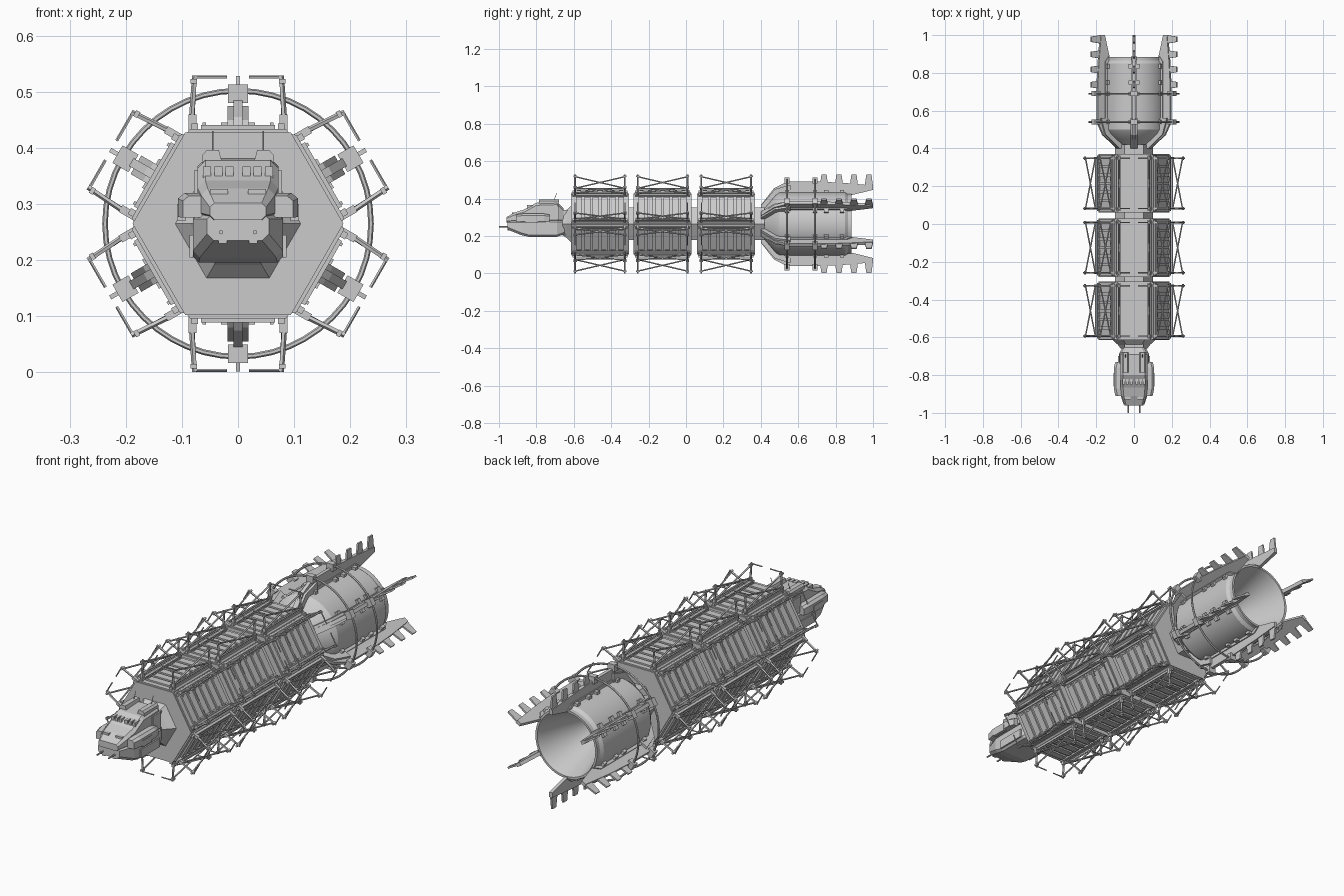
import bpy, bmesh, math
from mathutils import Matrix, Vector

if "Cube" in bpy.data.objects:
    bpy.data.objects.remove(bpy.data.objects["Cube"])

CZ = 0.265          # height of the ship's long axis; parts are built around it
MODULES = [(-0.615, -0.305), (-0.28, 0.03), (0.06, 0.37)]


def loft(bm, sections):
    """Solid through (y, [(x, z), ...]) sections with equal point counts."""
    rings = [[bm.verts.new((x, y, z)) for x, z in pts] for y, pts in sections]
    n = len(rings[0])
    for a, b in zip(rings, rings[1:]):
        for i in range(n):
            bm.faces.new((a[i], a[(i + 1) % n], b[(i + 1) % n], b[i]))
    bm.faces.new(rings[0])
    bm.faces.new(rings[-1])


def box(bm, x0, x1, y0, y1, z0, z1):
    pts = [(x0, z0), (x1, z0), (x1, z1), (x0, z1)]
    loft(bm, [(y0, pts), (y1, pts)])


def plate(bm, yz, half):
    """Flat plate with a (y, z) outline, extruded along x."""
    a = [bm.verts.new((-half, y, z)) for y, z in yz]
    b = [bm.verts.new((half, y, z)) for y, z in yz]
    bm.faces.new(a)
    bm.faces.new(b)
    for i in range(len(a)):
        j = (i + 1) % len(a)
        bm.faces.new((a[i], a[j], b[j], b[i]))


def bar(bm, p, q, r, sides=5):
    p, q = Vector(p), Vector(q)
    d = q - p
    m = Matrix.Translation((p + q) / 2) @ d.to_track_quat('Z', 'Y').to_matrix().to_4x4()
    bmesh.ops.create_cone(bm, cap_ends=True, segments=sides, radius1=r, radius2=r,
                          depth=d.length, matrix=m)


def ngon(r, n=6, turn=0):
    return [(r * math.cos(turn + math.tau * i / n), r * math.sin(turn + math.tau * i / n))
            for i in range(n)]


def chamfered(w, z0, z1, c):
    z0, z1 = z0 - CZ, z1 - CZ
    return [(-w + c, z0), (w - c, z0), (w, z0 + c), (w, z1 - c),
            (w - c, z1), (-w + c, z1), (-w, z1 - c), (-w, z0 + c)]


def finish(bm, name, copies=1, smooth=False):
    """Turn a bmesh into an object, repeated around the ship's axis."""
    src = bmesh.ops.duplicate
    base = bm.verts[:] + bm.edges[:] + bm.faces[:]
    for k in range(1, copies):
        new = src(bm, geom=base)["geom"]
        verts = [v for v in new if isinstance(v, bmesh.types.BMVert)]
        bmesh.ops.transform(bm, verts=verts, matrix=Matrix.Rotation(math.tau * k / copies, 4, 'Y'))
    bmesh.ops.recalc_face_normals(bm, faces=bm.faces[:])
    me = bpy.data.meshes.new(name)
    bm.to_mesh(me)
    bm.free()
    ob = bpy.data.objects.new(name, me)
    bpy.context.collection.objects.link(ob)
    ob.location.z = CZ
    if smooth:
        bpy.context.view_layer.objects.active = ob
        ob.select_set(True)
        bpy.ops.object.shade_smooth_by_angle(angle=math.radians(30))
        ob.select_set(False)
    return ob


# Central spine and front collar
bm = bmesh.new()
loft(bm, [(-0.62, ngon(0.10)), (0.42, ngon(0.10))])
loft(bm, [(-0.66, ngon(0.07)), (-0.64, ngon(0.085)), (-0.612, ngon(0.115))])
finish(bm, "spine")

for n, (y0, y1) in enumerate(MODULES, 1):
    # Hexagonal bulkheads and core
    bm = bmesh.new()
    loft(bm, [(y0 + 0.005, ngon(0.182)), (y1 - 0.005, ngon(0.182))])
    for y in (y0, y1 - 0.012):
        loft(bm, [(y, ngon(0.188)), (y + 0.012, ngon(0.188))])
    finish(bm, f"cargo_core_{n}")

    # Cargo container on each of six faces: lid, ribs, rails and clips
    bm = bmesh.new()
    full = [(-0.05, 0.10), (0.05, 0.10), (0.091, 0.162), (0.085, 0.169), (-0.085, 0.169), (-0.091, 0.162)]
    loft(bm, [(y0 + 0.004, full), (y1 - 0.004, full)])
    step = (y1 - y0 - 0.04) / 6
    for i in range(6):
        a = y0 + 0.02 + i * step
        box(bm, -0.066, 0.066, a + 0.006, a + step - 0.006, 0.166, 0.176)
        for s in (-1, 1):
            box(bm, s * 0.06 - 0.003, s * 0.06 + 0.003, a + 0.012, a + step - 0.012, 0.17, 0.18)
    for s in (-1, 1):
        box(bm, s * 0.077 - 0.006, s * 0.077 + 0.006, y0 + 0.008, y1 - 0.008, 0.164, 0.179)
    finish(bm, f"cargo_containers_{n}", 6)

    # Scaffold: posts with inward arms and cross braces along both edges
    bm = bmesh.new()
    a, b = y0 + 0.022, y1 - 0.022
    for s in (-1, 1):
        for y in (a, b):
            box(bm, s * 0.081 - 0.007, s * 0.081 + 0.007, y - 0.006, y + 0.006, 0.165, 0.195)
            bar(bm, (s * 0.083, y, 0.18), (s * 0.077, y, 0.264), 0.005)
            bar(bm, (s * 0.079, y, 0.261), (s * 0.02, y, 0.261), 0.003)
            box(bm, s * 0.079 - 0.006, s * 0.079 + 0.006, y - 0.009, y + 0.009, 0.25, 0.258)
        bar(bm, (s * 0.081, a, 0.19), (s * 0.078, b, 0.252), 0.004)
        bar(bm, (s * 0.078, a, 0.252), (s * 0.081, b, 0.19), 0.004)
        bar(bm, (s * 0.082, a, 0.187), (s * 0.082, b, 0.187), 0.004)
    finish(bm, f"scaffold_{n}", 6)

# Engine shell and hollow nozzle, turned about the long axis
bm = bmesh.new()
profile = [(0.001, 0.38), (0.085, 0.38), (0.085, 0.42), (0.12, 0.45), (0.155, 0.48), (0.168, 0.50),
           (0.17, 0.56), (0.17, 0.85), (0.160, 0.865), (0.160, 0.885), (0.150, 0.885),
           (0.140, 0.86), (0.11, 0.76), (0.06, 0.62), (0.001, 0.60)]
loft(bm, [(y, ngon(r, 48)) for r, y in profile])
finish(bm, "engine_nozzle", smooth=True)

# Six engine fins with roots, serrated edge teeth and clamps
bm = bmesh.new()
plate(bm, [(0.40, 0.06), (0.40, 0.10), (0.47, 0.19), (0.54, 0.226), (0.72, 0.226), (0.86, 0.218),
           (1.0, 0.205), (1.0, 0.182), (0.89, 0.155), (0.5, 0.15), (0.44, 0.06)], 0.008)
plate(bm, [(0.40, 0.06), (0.40, 0.098), (0.475, 0.185), (0.56, 0.21), (0.56, 0.15), (0.45, 0.06)], 0.019)
plate(bm, [(0.5, 0.16), (0.5, 0.182), (0.86, 0.182), (0.89, 0.16)], 0.013)
for y in (0.72, 0.80, 0.88, 0.96):
    plate(bm, [(y - 0.005, 0.20), (y + 0.004, 0.263), (y + 0.032, 0.263), (y + 0.04, 0.20)], 0.004)
for y in (0.54, 0.69):
    box(bm, -0.018, 0.018, y - 0.013, y + 0.013, 0.215, 0.248)
    box(bm, -0.03, 0.03, y - 0.01, y + 0.01, 0.155, 0.18)
for y in (0.75, 0.835):
    box(bm, -0.03, 0.03, y - 0.011, y + 0.011, 0.155, 0.18)
finish(bm, "engine_fins", 6)

# Hoops joining the fins
for n, y in enumerate((0.54, 0.69), 1):
    bpy.ops.mesh.primitive_torus_add(location=(0, y, CZ), rotation=(math.pi / 2, 0, 0), major_radius=0.237,
                                     minor_radius=0.005, major_segments=48, minor_segments=6)
    bpy.context.object.name = f"engine_hoop_{n}"

# Command cabin: lower hull
bm = bmesh.new()
loft(bm, [(-0.955, chamfered(0.055, 0.235, 0.285, 0.012)), (-0.88, chamfered(0.08, 0.205, 0.285, 0.012)),
          (-0.84, chamfered(0.08, 0.196, 0.285, 0.01)), (-0.69, chamfered(0.08, 0.196, 0.285, 0.01)),
          (-0.65, chamfered(0.06, 0.21, 0.285, 0.01))])
finish(bm, "cabin_lower_hull")

# Command cabin: upper body with sloped windscreen
bm = bmesh.new()
loft(bm, [(-0.96, chamfered(0.05, 0.272, 0.302, 0.008)), (-0.91, chamfered(0.066, 0.272, 0.328, 0.012)),
          (-0.865, chamfered(0.072, 0.272, 0.342, 0.014)), (-0.80, chamfered(0.072, 0.272, 0.378, 0.014)),
          (-0.69, chamfered(0.072, 0.272, 0.382, 0.014)), (-0.655, chamfered(0.055, 0.272, 0.35, 0.014))])
box(bm, -0.05, 0.05, -0.67, -0.61, -0.06, 0.075)
finish(bm, "cabin_upper_body")

# Window panels, side pods, roof pods, prongs and aerials, both sides
bm = bmesh.new()
for s in (-1, 1):
    def sbox(x0, x1, *r):
        box(bm, min(s * x0, s * x1), max(s * x0, s * x1), *r)
    pod = [(s * x, z) for x, z in ((0.07, 0.012), (0.107, 0.012), (0.107, 0.045), (0.095, 0.055), (0.07, 0.055))]
    nose = [(x * 0.92, z * 0.9) for x, z in pod]
    loft(bm, [(-0.91, nose), (-0.87, pod), (-0.76, pod), (-0.73, nose)])
    sbox(0.094, 0.109, -0.86, -0.79, 0.005, 0.035)
    sbox(0.075, 0.086, -0.84, -0.70, -0.06, -0.02)
    roof = [(s * x, z) for x, z in ((0.026, 0.10), (0.064, 0.10), (0.064, 0.122), (0.056, 0.131), (0.034, 0.131))]
    loft(bm, [(-0.785, roof), (-0.68, roof)])
    for i in range(3):
        sbox(0.008 + i * 0.02, 0.022 + i * 0.02, -0.85, -0.80, 0.075, 0.102)
    sbox(0.018, 0.05, -0.93, -0.90, 0.045, 0.062)
    sbox(0.02, 0.035, -0.955, -0.91, -0.035, -0.01)
    bar(bm, (s * 0.03, -0.90, -0.015), (s * 0.03, -1.0, -0.015), 0.004, 6)
    bar(bm, (s * 0.045, -0.71, 0.12), (s * 0.045, -0.69, 0.165), 0.0015)
    sbox(0.07, 0.078, -0.74, -0.68, 0.02, 0.095)
finish(bm, "cabin_fittings")
